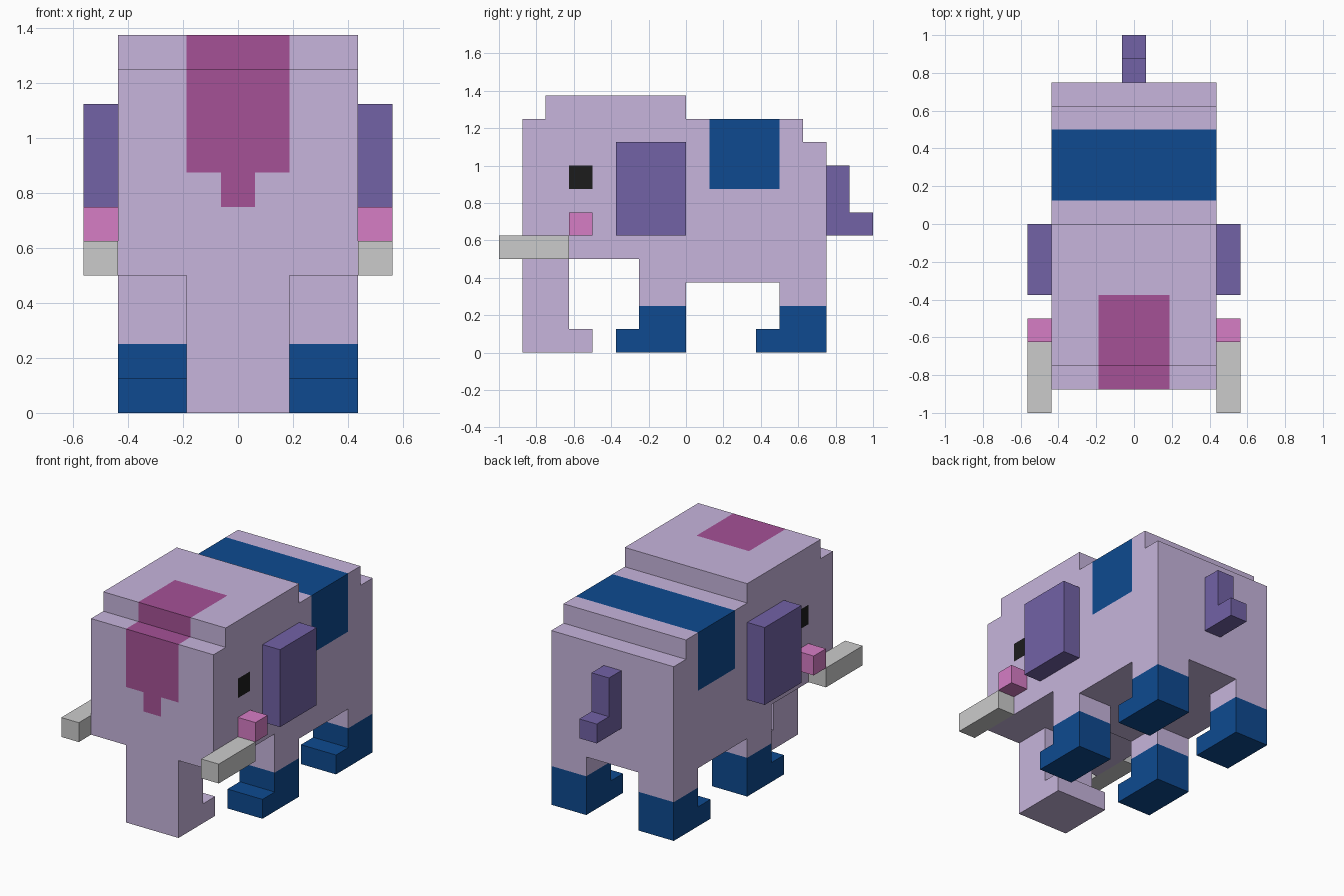
import bpy, bmesh

if "Cube" in bpy.data.objects:
    bpy.data.objects.remove(bpy.data.objects["Cube"])

U = 0.125  # one block unit


def material(name, hex_code):
    rgb = [int(hex_code[i:i + 2], 16) / 255 for i in (0, 2, 4)]
    lin = [c / 12.92 if c <= 0.04045 else ((c + 0.055) / 1.055) ** 2.4 for c in rgb]
    m = bpy.data.materials.new(name)
    m.diffuse_color = (*lin, 1)
    m.use_nodes = True
    m.node_tree.nodes["Principled BSDF"].inputs["Base Color"].default_value = m.diffuse_color
    return m


LILAC = material("lilac", "C7B5DC")
PURPLE = material("purple", "7262A6")
PINK = material("pink", "D67DC5")
MAGENTA = material("magenta", "A55196")
BLUE = material("blue", "0E4A90")
BLACK = material("black", "1C1C1C")


def block_part(name, solids, base=None, paint=()):
    """Outer skin of joined blocks (x0, x1, y0, y1, z0, z1); paint recolours regions."""
    regions = list(solids) + [box for box, _ in paint]
    cuts = [sorted({b[2 * a + s] for b in regions for s in (0, 1)}) for a in range(3)]

    def inside(box, c):
        return all(box[2 * a] < c[a] < box[2 * a + 1] for a in range(3))

    cells = {}
    for i in range(len(cuts[0]) - 1):
        for j in range(len(cuts[1]) - 1):
            for k in range(len(cuts[2]) - 1):
                key = (i, j, k)
                c = [(cuts[a][key[a]] + cuts[a][key[a] + 1]) / 2 for a in range(3)]
                if any(inside(b, c) for b in solids):
                    cells[key] = next((m for b, m in paint if inside(b, c)), base)

    mats = list(dict.fromkeys(m for m in cells.values() if m))
    bm = bmesh.new()
    verts = {}
    for key, mat in cells.items():
        for a in range(3):
            for s in (0, 1):
                near = list(key)
                near[a] += 2 * s - 1
                if tuple(near) in cells:
                    continue
                b, c = (a + 1) % 3, (a + 2) % 3
                loop = []
                for db, dc in ((0, 0), (1, 0), (1, 1), (0, 1)):
                    p = list(key)
                    p[a] += s
                    p[b] += db
                    p[c] += dc
                    p = tuple(p)
                    if p not in verts:
                        verts[p] = bm.verts.new([cuts[n][p[n]] * U for n in range(3)])
                    loop.append(verts[p])
                face = bm.faces.new(loop if s else loop[::-1])
                if mat:
                    face.material_index = mats.index(mat)
    mesh = bpy.data.meshes.new(name)
    bm.to_mesh(mesh)
    bm.free()
    for m in mats:
        mesh.materials.append(m)
    obj = bpy.data.objects.new(name, mesh)
    bpy.context.collection.objects.link(obj)
    return obj


def pair(name, solids, base=None):
    """Same part on both sides of x = 0."""
    block_part(name + "_right", solids, base)
    block_part(name + "_left", [(-b[1], -b[0], *b[2:]) for b in solids], base)


# Body, head, trunk and upper legs as one skin
body = [
    (-3.5, 3.5, -7, 0, 4, 10), (-3.5, 3.5, -6, 0, 10, 11),      # head and crown
    (-3.5, 3.5, -2, 6, 3, 9), (-3.5, 3.5, 0, 5, 9, 10),         # torso and back
    (-1.5, 1.5, -7, -5, 0, 4), (-1.5, 1.5, -5, -4, 0, 1),       # trunk and tip
]
for x in (1.5, -3.5):
    for y in (-2, 4):
        body.append((x, x + 2, y, y + 2, 2, 3))                 # upper legs
markings = [
    ((-1.5, 1.5, -7, -3, 7, 11), MAGENTA),                      # forehead patch
    ((-0.5, 0.5, -7, -6, 6, 7), MAGENTA),
    ((-3.5, 3.5, 1, 4, 7, 10), BLUE),                           # saddle blanket
    ((2.5, 3.5, -5, -4, 7, 8), BLACK),                          # eyes
    ((-3.5, -2.5, -5, -4, 7, 8), BLACK),
]
block_part("body", body, LILAC, markings)

# Feet with toes
for label, y in (("front_foot", -2), ("back_foot", 4)):
    pair(label, [(1.5, 3.5, y, y + 2, 0, 2), (1.5, 3.5, y - 1, y, 0, 1)], BLUE)

# Ears, cheeks and tusks
pair("ear", [(3.5, 4.5, -3, 0, 5, 9)], PURPLE)
pair("cheek", [(3.5, 4.5, -5, -4, 5, 6)], PINK)
pair("tusk", [(3.5, 4.5, -8, -5, 4, 5)])

# Tail
block_part("tail", [(-0.5, 0.5, 6, 7, 5, 8), (-0.5, 0.5, 7, 8, 5, 6)], PURPLE)
